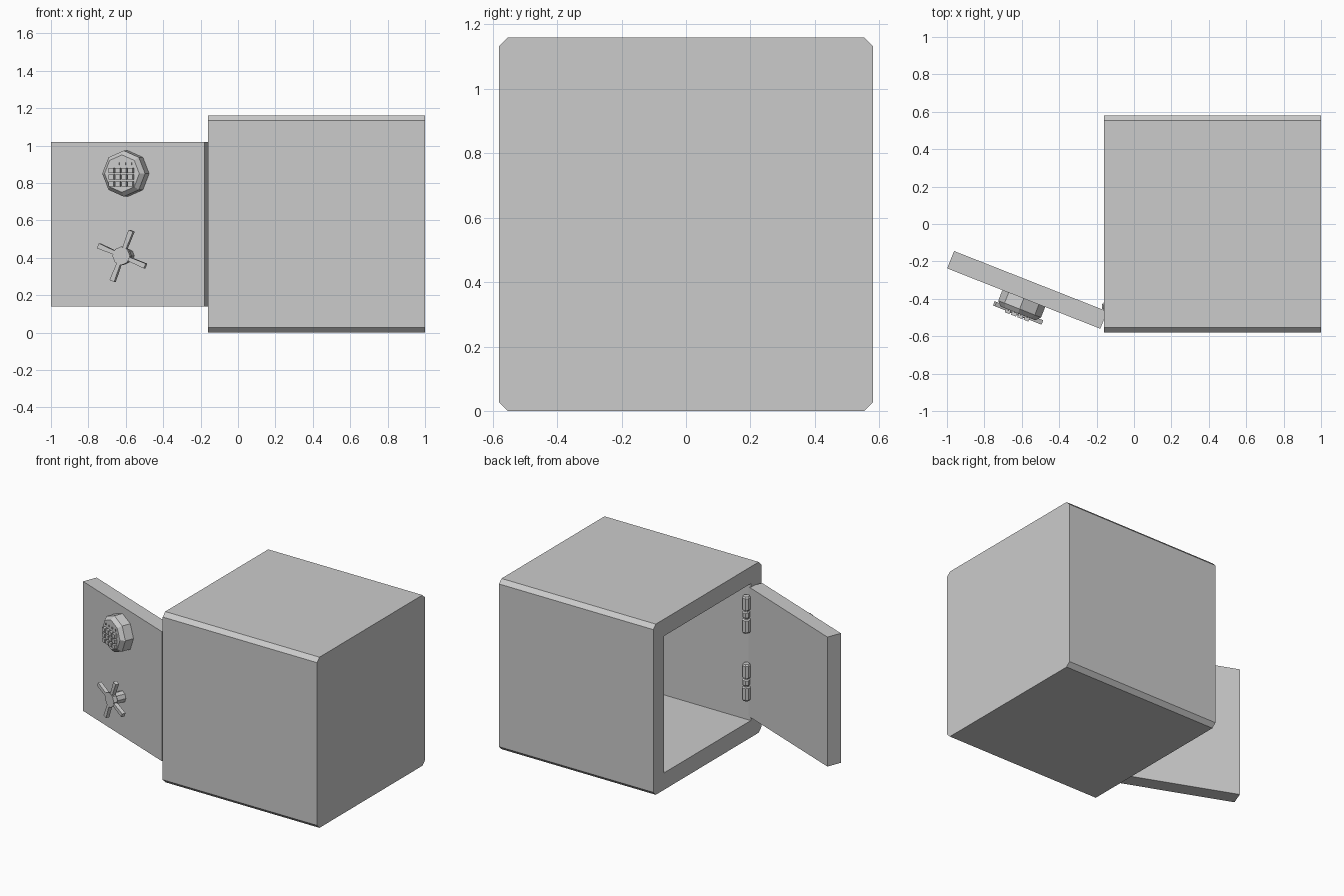
import bpy, bmesh, math
from mathutils import Matrix, Vector

if "Cube" in bpy.data.objects:
    bpy.data.objects.remove(bpy.data.objects["Cube"])

T = Matrix.Translation
# Door frame: origin at the front hinge corner, swung open
DOOR = T((-0.18, -0.56, 0)) @ Matrix.Rotation(math.radians(-21.5), 4, 'Z')


def finish(name, bm, matrix=Matrix()):
    bmesh.ops.recalc_face_normals(bm, faces=bm.faces)
    me = bpy.data.meshes.new(name)
    bm.to_mesh(me)
    bm.free()
    ob = bpy.data.objects.new(name, me)
    ob.matrix_world = matrix
    bpy.context.collection.objects.link(ob)
    return ob


def add_box(bm, lo, hi):
    lo, hi = Vector(lo), Vector(hi)
    return bmesh.ops.create_cube(
        bm, size=1, matrix=T((lo + hi) / 2) @ Matrix.Diagonal((*(hi - lo), 1)))['verts']


def add_rings(bm, rings, matrix, sides=8):
    """Capped lathe: rings are (radius, height) along the matrix z axis."""
    loops = []
    for r, h in rings:
        loops.append([bm.verts.new(matrix @ Vector((
            r * math.cos(i * math.tau / sides), r * math.sin(i * math.tau / sides), h)))
            for i in range(sides)])
    for a, b in zip(loops, loops[1:]):
        for i in range(sides):
            j = (i + 1) % sides
            bm.faces.new((a[i], a[j], b[j], b[i]))
    bm.faces.new(loops[0][::-1])
    bm.faces.new(loops[-1])


# Body: box with chamfered long edges and a cavity open to the left
bm = bmesh.new()
add_box(bm, (-0.16, -0.58, 0), (1, 0.58, 1.16))
long_edges = [e for e in bm.edges if abs(e.verts[0].co.x - e.verts[1].co.x) > 0.5]
bmesh.ops.bevel(bm, geom=long_edges, offset=0.027, segments=1, affect='EDGES')
body = finish("safe_body", bm)

bm = bmesh.new()
add_box(bm, (-0.3, -0.467, 0.115), (0.88, 0.467, 1.045))
cutter = finish("cavity_cutter", bm)
cutter.hide_render = True
cutter.hide_viewport = True
cutter.display_type = 'WIRE'
mod = body.modifiers.new("cavity", 'BOOLEAN')
mod.operation = 'DIFFERENCE'
mod.solver = 'EXACT'
mod.object = cutter

# Door slab
bm = bmesh.new()
add_box(bm, (-0.88, 0, 0.14), (0, 0.1, 1.02))
finish("door", bm, DOOR)

# Outward axis of the door fittings
OUT = Matrix.Rotation(math.radians(90), 4, 'X')

# Keypad housing
bm = bmesh.new()
add_rings(bm, [(0.123, 0), (0.123, 0.06), (0.1, 0.085)], OUT)
pad_at = DOOR @ T((-0.44, 0, 0.85))
finish("keypad_housing", bm, pad_at)

# Keypad buttons and indicator dots
bm = bmesh.new()
for c in range(4):
    x = (c - 1.5) * 0.036
    for r in range(3):
        z = 0.017 - r * 0.036
        add_box(bm, (x - 0.014, -0.105, z - 0.013), (x + 0.014, -0.08, z + 0.013))
    add_box(bm, (x - 0.004, -0.09, 0.047), (x + 0.004, -0.08, 0.058))
finish("keypad_buttons", bm, pad_at)

# Handle: hub with four flared spokes
bm = bmesh.new()
add_rings(bm, [(0.038, 0), (0.038, 0.06), (0.05, 0.068), (0.05, 0.097)], OUT)
for i in range(4):
    turn = Matrix.Rotation(math.radians(22 + 90 * i), 4, 'Y')
    spoke = add_box(bm, (0.03, -0.095, -0.014), (0.145, -0.07, 0.014))
    for v in spoke:
        if v.co.x < 0.05:
            v.co.z *= 0.75
        v.co = turn @ v.co
finish("door_handle", bm, DOOR @ T((-0.44, 0, 0.41)))

# Hinges: two barrels joined by a beaded pin
HALF = [(0.02, 0.125), (0.028, 0.115), (0.028, 0.035), (0.017, 0.03),
        (0.017, 0.022), (0.025, 0.016), (0.025, 0.004)]
rings = [(r, -h) for r, h in HALF] + HALF[::-1]
for name, z in (("upper_hinge", 0.845), ("lower_hinge", 0.385)):
    bm = bmesh.new()
    add_rings(bm, rings, Matrix.Rotation(math.radians(22.5), 4, 'Z'))
    finish(name, bm, T((-0.145, -0.44, z)))
